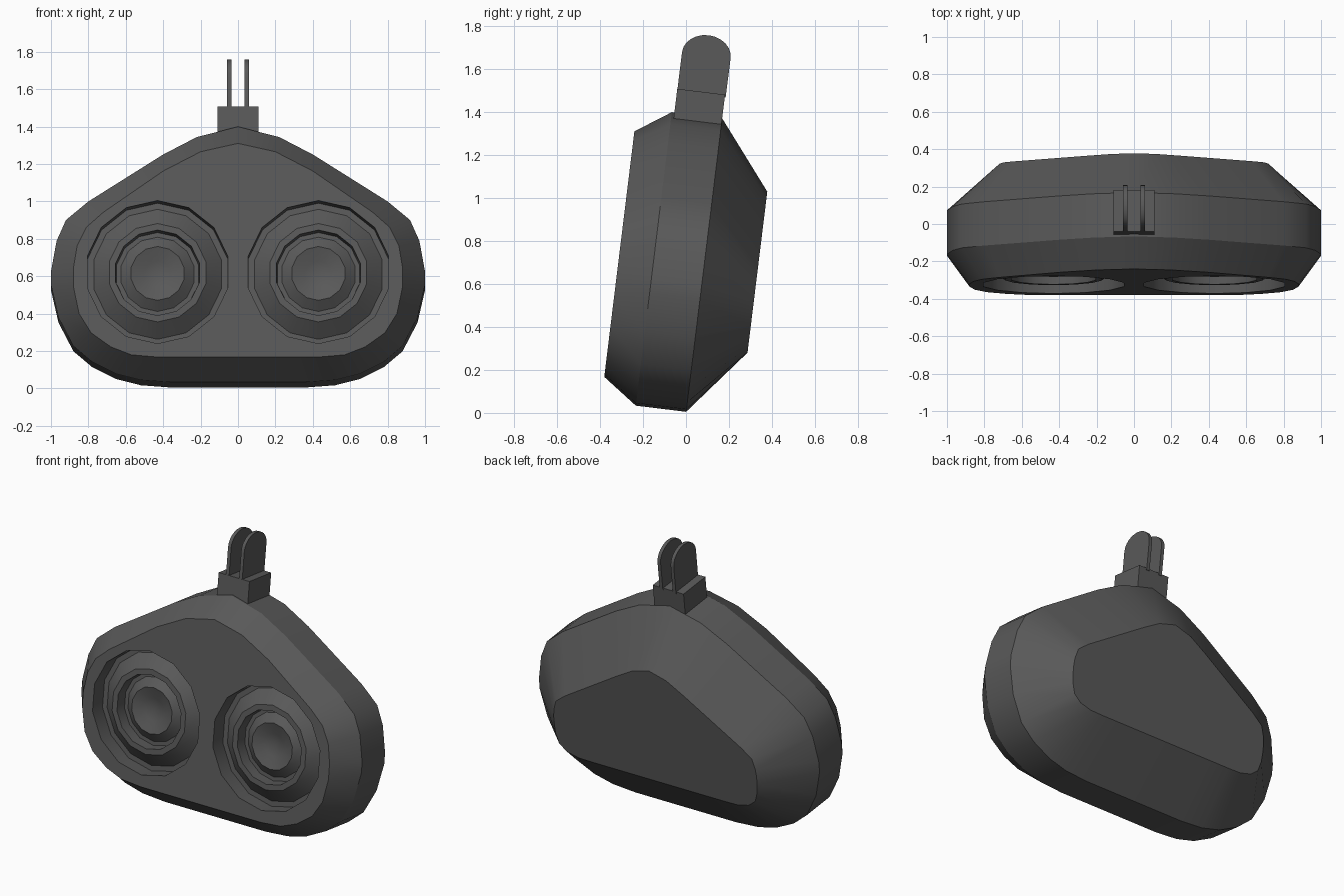
import bpy, bmesh, math
from mathutils import Matrix, Vector

if "Cube" in bpy.data.objects:
    bpy.data.objects.remove(bpy.data.objects["Cube"])

TILT = Matrix.Rotation(math.radians(-7), 4, 'X')   # whole lamp leans back
FRONT = -0.398                                     # depth of the front face
LAMP_X, LAMP_H, LAMP_R, SIDES = 0.43, 0.578, 0.385, 14

mat = bpy.data.materials.new("dark_grey")
mat.diffuse_color = (0.1, 0.1, 0.1, 1)
mat.use_nodes = True
mat.node_tree.nodes["Principled BSDF"].inputs["Base Color"].default_value = mat.diffuse_color


def finish(bm, name, recalc=True):
    if recalc:
        bmesh.ops.recalc_face_normals(bm, faces=bm.faces[:])
    bm.transform(TILT)
    me = bpy.data.meshes.new(name)
    bm.to_mesh(me)
    bm.free()
    me.materials.append(mat)
    ob = bpy.data.objects.new(name, me)
    bpy.context.collection.objects.link(ob)
    bpy.ops.object.select_all(action='DESELECT')
    ob.select_set(True)
    bpy.context.view_layer.objects.active = ob
    bpy.ops.object.shade_smooth_by_angle(angle=math.radians(30))
    return ob


def ring(bm, cx, r, depth):
    return [bm.verts.new((cx + r * math.sin(a), depth, LAMP_H + r * math.cos(a)))
            for a in (2 * math.pi * i / SIDES for i in range(SIDES))]


def bridge(bm, a, b):
    n = len(a)
    return [bm.faces.new((a[i], a[(i + 1) % n], b[(i + 1) % n], b[i])) for i in range(n)]


# housing: mirrored half outlines (x, height) lofted front to back
front = [(0, 1.271), (.2, 1.226), (.4, 1.122), (.72, .90), (.81, .82), (.86, .72), (.88, .6), (.88, .5),
         (.85, .355), (.785, .25), (.68, .175), (.57, .132), (.43, .12), (.3, .12), (0, .12)]
middle = [(0, 1.381), (.22, 1.325), (.4, 1.231), (.8, .978), (.92, .878), (.97, .765), (1, .6), (1, .53),
          (.96, .355), (.88, .2), (.78, .115), (.65, .05), (.52, .017), (.36, .005), (0, .005)]
back = [(0, 1.068), (.12, 1.035), (.24, .965), (.63, .72), (.70, .665), (.72, .6), (.725, .55), (.725, .5),
        (.72, .44), (.70, .375), (.65, .335), (.57, .315), (.48, .313), (.34, .313), (0, .313)]

bm = bmesh.new()
loops = []
for half, depth in ((front, FRONT), (middle, -0.236), (middle, 0.0), (back, 0.25)):
    full = half + [(-x, h) for x, h in half[-2:0:-1]]
    loops.append([bm.verts.new((x, depth, h)) for x, h in full])
for a, b in zip(loops, loops[1:]):
    bridge(bm, a, b)
bm.faces.new(loops[-1])
# front face with two round openings
n = len(loops[0])
edges = [bm.edges.get((loops[0][i], loops[0][(i + 1) % n])) for i in range(n)]
for s in (-1, 1):
    hole = ring(bm, s * LAMP_X, LAMP_R, FRONT)
    edges += [bm.edges.new((hole[i], hole[(i + 1) % SIDES])) for i in range(SIDES)]
bmesh.ops.triangle_fill(bm, edges=edges, use_beauty=True, normal=Vector((0, -1, 0)))
finish(bm, "housing")

# recessed lamps: turned profile of (radius, depth behind the front face)
profile = [(LAMP_R, 0), (.383, .1), (.35, .1), (.265, .03), (.23, .03), (.225, .1), (.2, .1), (.145, .06)]
for s, name in ((-1, "left_lamp"), (1, "right_lamp")):
    bm = bmesh.new()
    rings = [ring(bm, s * LAMP_X, r, FRONT + d) for r, d in profile]
    for a, b in zip(rings, rings[1:]):
        bridge(bm, a, b)
    dish = ring(bm, s * LAMP_X, .07, FRONT + .085)
    bridge(bm, rings[-1], dish)
    tip = bm.verts.new((s * LAMP_X, FRONT + .1, LAMP_H))
    for i in range(SIDES):
        bm.faces.new((dish[i], dish[(i + 1) % SIDES], tip))
    bm.normal_update()
    # the floor ring must look out of the front
    floor = [f for f in bm.faces if abs(f.normal.y) > 0.99]
    if floor[0].normal.y > 0:
        bmesh.ops.reverse_faces(bm, faces=bm.faces[:])
    finish(bm, name, recalc=False)


# mount on top: side profiles (depth, height) extruded across x
def slab(name, pts, x0, x1):
    bm = bmesh.new()
    a, b = ([bm.verts.new((x, d, h)) for d, h in pts] for x in (x0, x1))
    bridge(bm, a, b)
    bm.faces.new(a)
    bm.faces.new(b)
    finish(bm, name)


slab("mount_block", [(-.224, 1.33), (0, 1.33), (0, 1.492), (-.224, 1.492)], -.11, .11)
arch = [(-.109 + .114 * math.cos(math.pi * i / 12), 1.664 + .093 * math.sin(math.pi * i / 12)) for i in range(13)]
for s, name in ((-1, "left_fin"), (1, "right_fin")):
    slab(name, [(-.223, 1.48), (.004, 1.48)] + arch, s * .047 - .011, s * .047 + .011)
